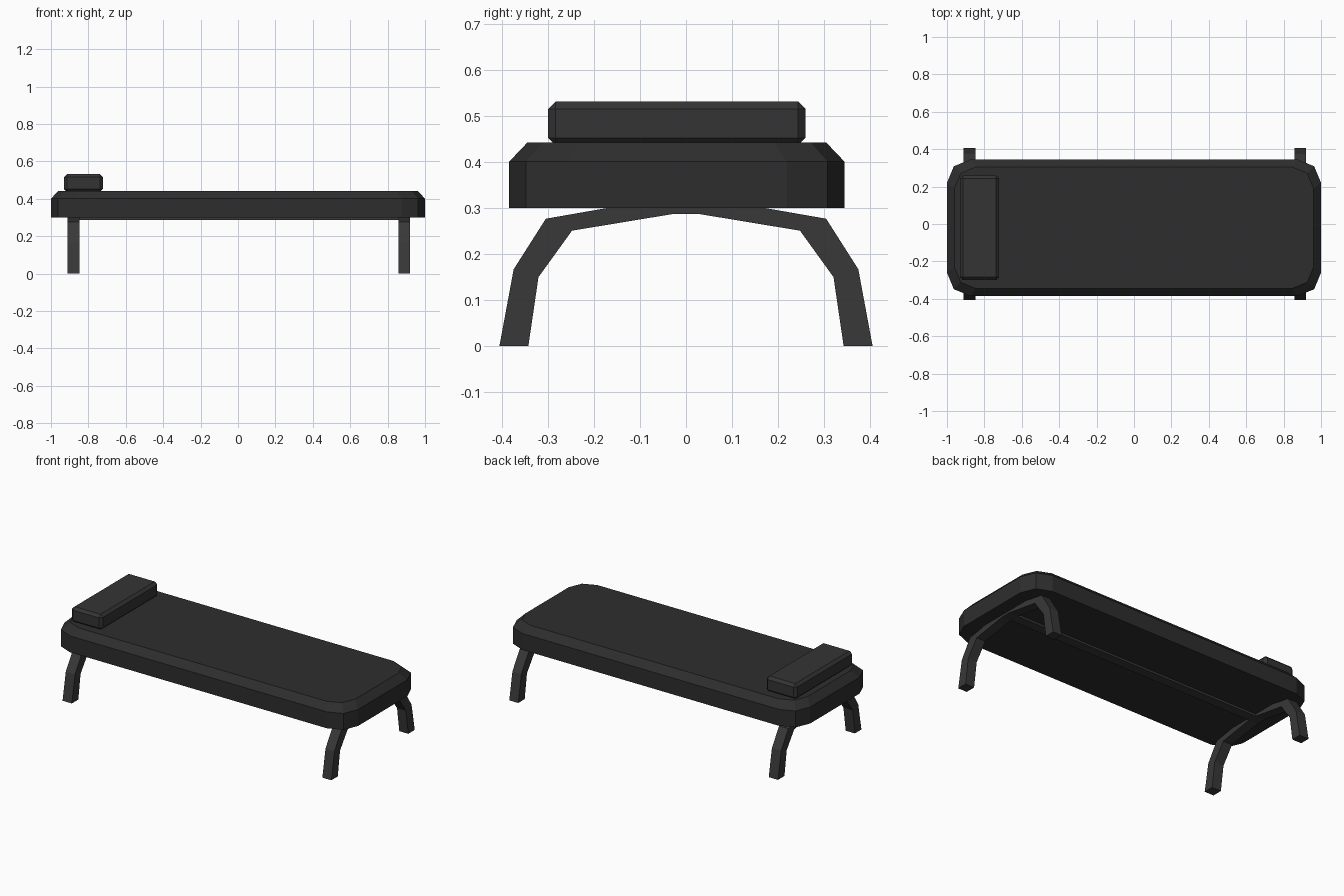
import bpy, bmesh
from math import sin, cos, pi

if "Cube" in bpy.data.objects:
    bpy.data.objects.remove(bpy.data.objects["Cube"])


def material(name, v):
    m = bpy.data.materials.new(name)
    m.diffuse_color = (v, v, v, 1)
    m.use_nodes = True
    m.node_tree.nodes["Principled BSDF"].inputs["Base Color"].default_value = m.diffuse_color
    return m


def finish(name, bm, mat):
    bmesh.ops.recalc_face_normals(bm, faces=bm.faces)
    me = bpy.data.meshes.new(name)
    bm.to_mesh(me)
    bm.free()
    me.materials.append(mat)
    ob = bpy.data.objects.new(name, me)
    bpy.context.collection.objects.link(ob)
    return ob


def box(name, lo, hi, mat, chamfer=0):
    bm = bmesh.new()
    bmesh.ops.create_cube(bm, size=1)
    for v in bm.verts:
        v.co = [(a + b) / 2 + c * (b - a) for a, b, c in zip(lo, hi, v.co)]
    if chamfer:
        bmesh.ops.bevel(bm, geom=bm.edges[:], offset=chamfer, segments=1,
                        affect='EDGES')
    return finish(name, bm, mat)


def rounded_ring(bm, hx, hy, cy, r, z):
    # rounded rectangle with two flat segments per corner
    ring = []
    for i, (sx, sy) in enumerate(((1, 1), (-1, 1), (-1, -1), (1, -1))):
        for k in range(3):
            a = i * pi / 2 + k * pi / 4
            ring.append(bm.verts.new((sx * (hx - r) + r * cos(a),
                                      cy + sy * (hy - r) + r * sin(a), z)))
    return ring


cushion_mat = material("cushion_dark", 0.027)
pillow_mat = material("pillow_dark", 0.034)
frame_mat = material("frame_dark", 0.04)

# Padded bed with rounded corners and chamfered top edge
bm = bmesh.new()
rings = [rounded_ring(bm, 1.0, 0.365, -0.02, 0.125, 0.30),
         rounded_ring(bm, 1.0, 0.365, -0.02, 0.125, 0.401),
         rounded_ring(bm, 0.96, 0.325, -0.02, 0.115, 0.443)]
for a, b in zip(rings, rings[1:]):
    for i in range(len(a)):
        j = (i + 1) % len(a)
        bm.faces.new((a[i], a[j], b[j], b[i]))
bm.faces.new(rings[0])
bm.faces.new(rings[-1])
finish("mattress", bm, cushion_mat)

# Head pillow
box("pillow", (-0.931, -0.30, 0.437), (-0.722, 0.26, 0.532), pillow_mat, 0.016)

# Arched leg frames: (outer, inner) pairs from the foot to the crown
half = [((0.406, 0), (0.343, 0)), ((0.375, 0.167), (0.321, 0.15)),
        ((0.305, 0.277), (0.248, 0.251)), ((0.03, 0.325), (0.03, 0.287))]
pairs = half + [tuple((-y, z) for y, z in p) for p in reversed(half)]


def leg_frame(name, x0, x1):
    bm = bmesh.new()
    loops = [[bm.verts.new((x, *p)) for x, p in
              ((x0, o), (x1, o), (x1, i), (x0, i))] for o, i in pairs]
    for a, b in zip(loops, loops[1:]):
        for k in range(4):
            n = (k + 1) % 4
            bm.faces.new((a[k], a[n], b[n], b[k]))
    bm.faces.new(loops[0])
    bm.faces.new(loops[-1])
    finish(name, bm, frame_mat)


leg_frame("head_leg_frame", -0.911, -0.848)
leg_frame("foot_leg_frame", 0.859, 0.92)

# Spine joining both leg frames under the bed
box("spine_beam", (-0.848, -0.03, 0.287), (0.859, 0.03, 0.325), frame_mat)
